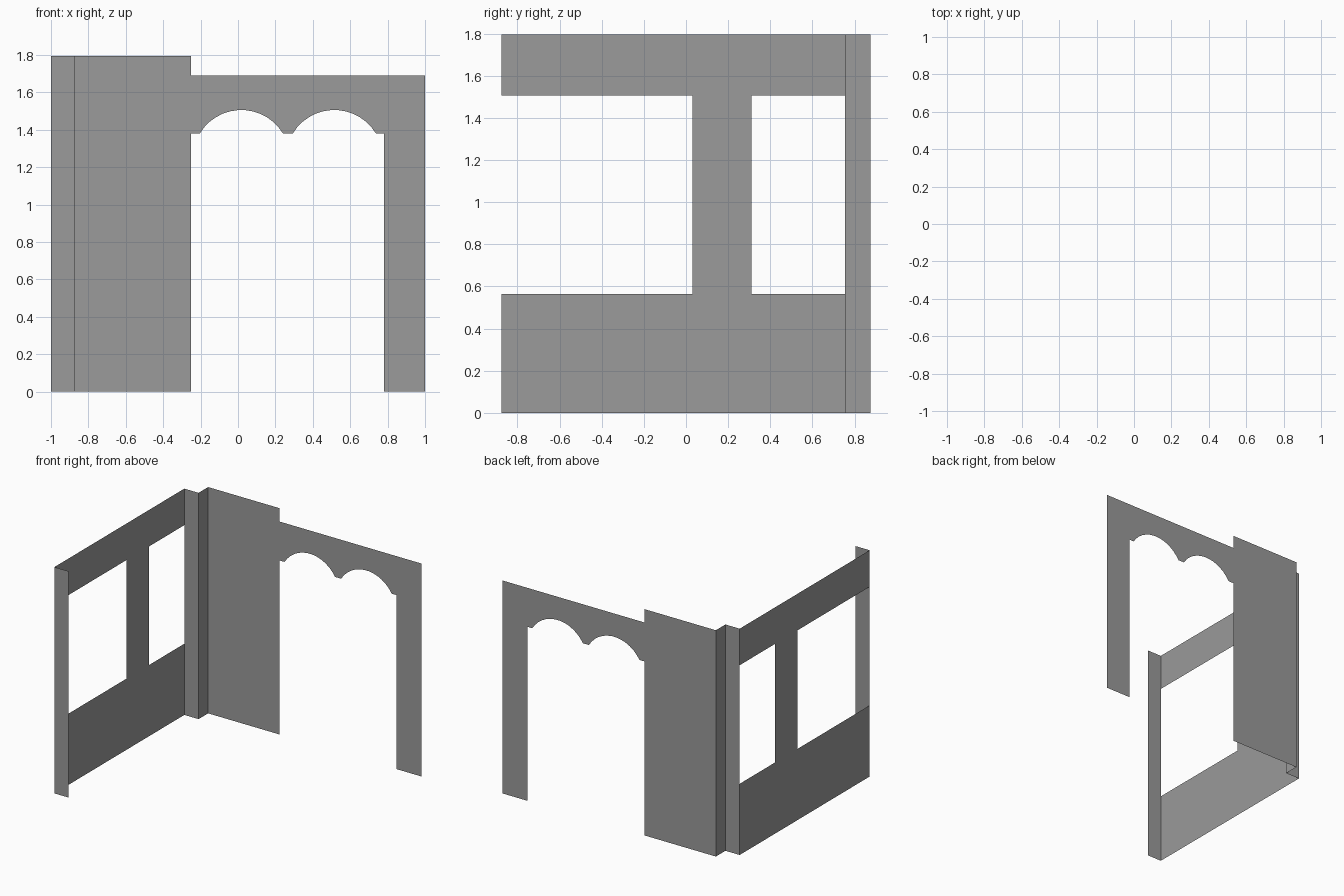
import bpy, bmesh, math
from mathutils import Vector

if "Cube" in bpy.data.objects:
    bpy.data.objects.remove(bpy.data.objects["Cube"])

W, D = 1.0, 0.875        # half width, half depth
H, H2 = 1.796, 1.690     # wall height, archway height
PIER = -0.875            # inner x of the corner pier
PIER_Y = 0.755           # front y of the corner pier

# Dark grey plaster
plaster = bpy.data.materials.new("dark_plaster")
plaster.diffuse_color = (0.325, 0.325, 0.325, 1)
plaster.use_nodes = True
plaster.node_tree.nodes["Principled BSDF"].inputs["Base Color"].default_value = plaster.diffuse_color


def sheet(name, points, facing):
    """Thin one-face sheet from an outline, turned to face the given way."""
    bm = bmesh.new()
    face = bm.faces.new([bm.verts.new(p) for p in points])
    bm.normal_update()
    if face.normal.dot(Vector(facing)) < 0:
        face.normal_flip()
    bmesh.ops.triangulate(bm, faces=[face])
    mesh = bpy.data.meshes.new(name)
    bm.to_mesh(mesh)
    bm.free()
    mesh.materials.append(plaster)
    obj = bpy.data.objects.new(name, mesh)
    bpy.context.collection.objects.link(obj)
    return obj


def strip(name, a, b, facing):
    """Full-height upright strip between two plan points."""
    return sheet(name, [(*a, 0), (*b, 0), (*b, H), (*a, H)], facing)


def arch(cx, half, z0, rise, n=13):
    """Segmental arch from left springing to right springing."""
    r = (half ** 2 + rise ** 2) / (2 * rise)
    a = math.asin(half / r)
    return [(cx + r * math.sin(-a + 2 * a * i / n),
             z0 + rise - r + r * math.cos(-a + 2 * a * i / n))
            for i in range(n + 1)]


# Side wall: sill panel, post and header around two window openings
sill, head = 0.565, 1.506
side = [(-D, 0), (PIER_Y, 0), (PIER_Y, sill), (0.31, sill), (0.31, head),
        (PIER_Y, head), (PIER_Y, H), (-D, H), (-D, head), (0.03, head),
        (0.03, sill), (-D, sill)]
sheet("side_wall", [(-W, y, z) for y, z in side], (1, 0, 0))

# Front return strip and the two faces of the rear corner pier
strip("front_return", (-W, -D), (PIER, -D), (0, -1, 0))
strip("pier_front", (-W, PIER_Y), (PIER, PIER_Y), (0, -1, 0))
strip("pier_side", (PIER, PIER_Y), (PIER, D), (1, 0, 0))

# Back wall: tall panel stepping down to a double-arched opening
spring, left = 1.381, -0.25
back = [(PIER, 0), (left, 0), (left, spring)]
for cx in (0.018, 0.515):
    back += arch(cx, 0.222, spring, 0.125)
back += [(0.78, spring), (0.78, 0), (W, 0), (W, H2), (left, H2),
         (left, H), (PIER, H)]
sheet("back_wall", [(x, D, z) for x, z in back], (0, -1, 0))
